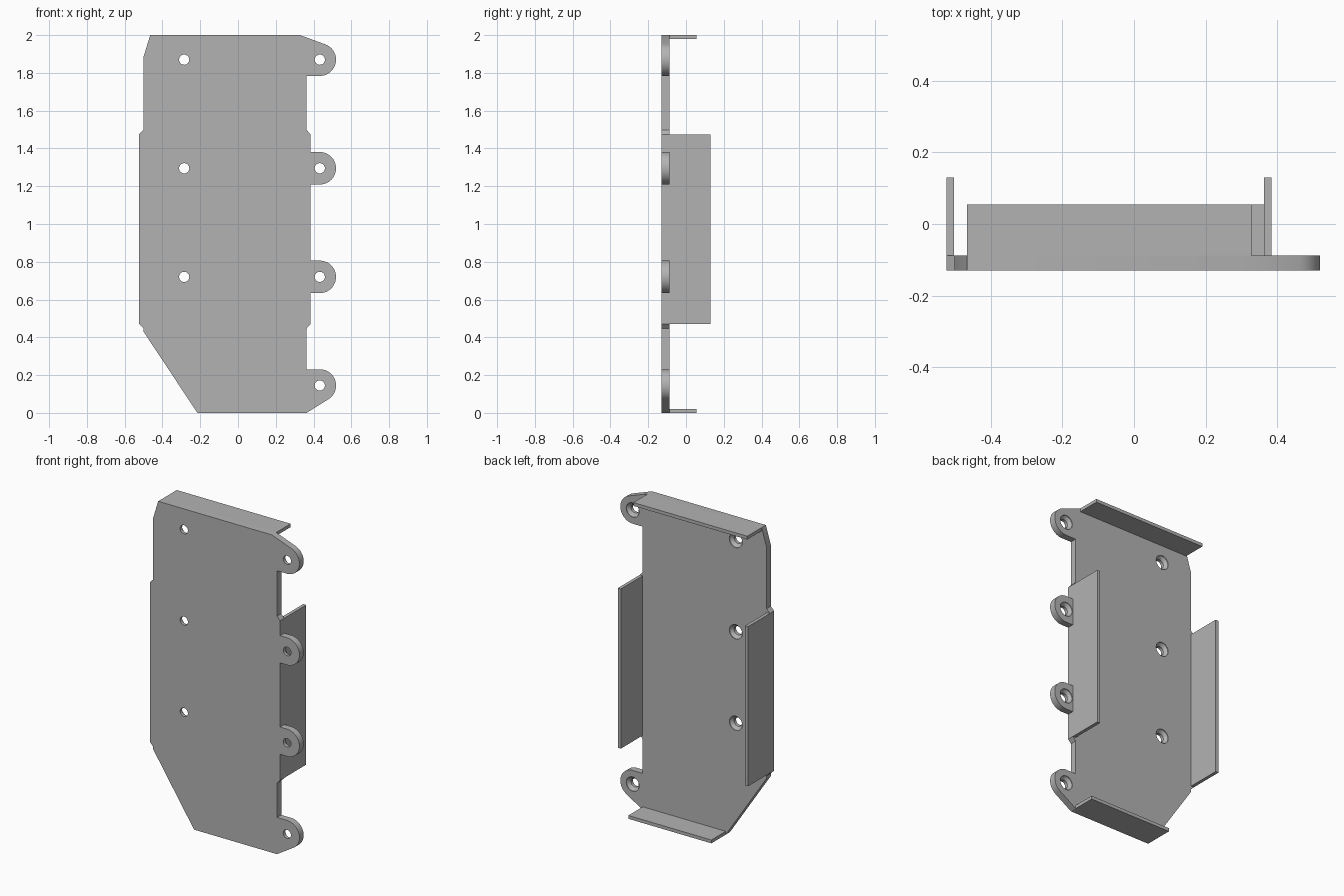
import bpy, bmesh, math
from mathutils import Matrix, Vector

cube = bpy.data.objects.get("Cube")
if cube:
    bpy.data.objects.remove(cube, do_unlink=True)

FRONT, BACK = -0.13, -0.088      # plate faces
TOP_FLANGE, WALL = 0.055, 0.13   # how far the folded edges reach back
SHEET = 0.021                    # thickness of the folded edges
EAR_X, EAR_R = 0.433, 0.086
LEVELS = (0.145, 0.72, 1.295, 1.87)

grey = bpy.data.materials.new("plain grey")
grey.use_nodes = True
grey.diffuse_color = (0.45, 0.45, 0.45, 1)
grey.node_tree.nodes["Principled BSDF"].inputs["Base Color"].default_value = grey.diffuse_color


def make_object(name, bm):
    bmesh.ops.recalc_face_normals(bm, faces=bm.faces)
    mesh = bpy.data.meshes.new(name)
    bm.to_mesh(mesh)
    bm.free()
    mesh.materials.append(grey)
    obj = bpy.data.objects.new(name, mesh)
    bpy.context.collection.objects.link(obj)
    return obj


def box(name, x, y, z):
    bm = bmesh.new()
    bmesh.ops.create_cube(bm, size=1)
    for v in bm.verts:
        v.co = [lo + (c + 0.5) * (hi - lo) for c, (lo, hi) in zip(v.co, (x, y, z))]
    return make_object(name, bm)


def arc(z, start, end, steps=24):
    angles = [math.radians(start + (end - start) * i / steps) for i in range(steps + 1)]
    return [(EAR_X + EAR_R * math.cos(a), z + EAR_R * math.sin(a)) for a in angles]


# Plate outline, running up the ear side and down the other
outline = [(-0.215, 0), (0.363, 0)]
outline += arc(LEVELS[0], -57, 90)
outline += [(0.363, LEVELS[0] + EAR_R), (0.363, 0.447), (0.384, 0.47)]
for z in LEVELS[1:3]:
    outline += [(0.384, z - EAR_R)] + arc(z, -90, 90) + [(0.384, z + EAR_R)]
outline += [(0.384, 1.475), (0.363, 1.498), (0.363, LEVELS[3] - EAR_R)]
outline += arc(LEVELS[3], -90, 69)
outline += [(0.328, 2), (-0.465, 2), (-0.5, 1.885), (-0.5, 1.498),
            (-0.523, 1.475), (-0.523, 0.47), (-0.5, 0.447), (-0.5, 0.43)]

bm = bmesh.new()
face = bm.faces.new([bm.verts.new((x, FRONT, z)) for x, z in outline])
extruded = bmesh.ops.extrude_face_region(bm, geom=[face])
bmesh.ops.translate(bm, vec=Vector((0, BACK - FRONT, 0)),
                    verts=[g for g in extruded["geom"] if isinstance(g, bmesh.types.BMVert)])
plate = make_object("back_plate", bm)

# Screw holes, countersunk on the inner face
HOLE_R, SINK_R = 0.027, 0.045
profile = [(0, FRONT - 0.02), (HOLE_R, FRONT - 0.02), (HOLE_R, BACK - 0.022),
           (SINK_R, BACK - 0.004), (SINK_R, BACK + 0.02), (0, BACK + 0.02)]
bm = bmesh.new()
holes = [(EAR_X, z) for z in LEVELS] + [(-0.285, z) for z in LEVELS[1:]]
for x, z in holes:
    verts = [bm.verts.new((x + r, y, z)) for r, y in profile]
    edges = [bm.edges.new(pair) for pair in zip(verts, verts[1:])]
    bmesh.ops.spin(bm, geom=verts + edges, cent=(x, 0, z), axis=(0, 1, 0),
                   angle=math.tau, steps=32, use_merge=True)
bmesh.ops.remove_doubles(bm, verts=bm.verts, dist=0.0001)
cutter = make_object("hole_cutter", bm)
cutter.hide_render = True

cut = plate.modifiers.new("screw holes", "BOOLEAN")
cut.operation = "DIFFERENCE"
cut.solver = "EXACT"
cut.object = cutter
bpy.context.view_layer.objects.active = plate
plate.select_set(True)
bpy.ops.object.modifier_apply(modifier=cut.name)
bpy.data.objects.remove(cutter, do_unlink=True)
bpy.ops.object.shade_smooth_by_angle(angle=math.radians(25))

# Folded edges
box("right_wall", (-0.523, -0.523 + SHEET), (BACK, WALL), (0.47, 1.475))
box("left_wall", (0.384 - SHEET, 0.384), (BACK, WALL), (0.47, 1.475))
box("top_flange", (-0.465, 0.328), (BACK, TOP_FLANGE), (2 - SHEET, 2))
box("bottom_flange", (-0.215, 0.363), (BACK, TOP_FLANGE), (0, SHEET))
